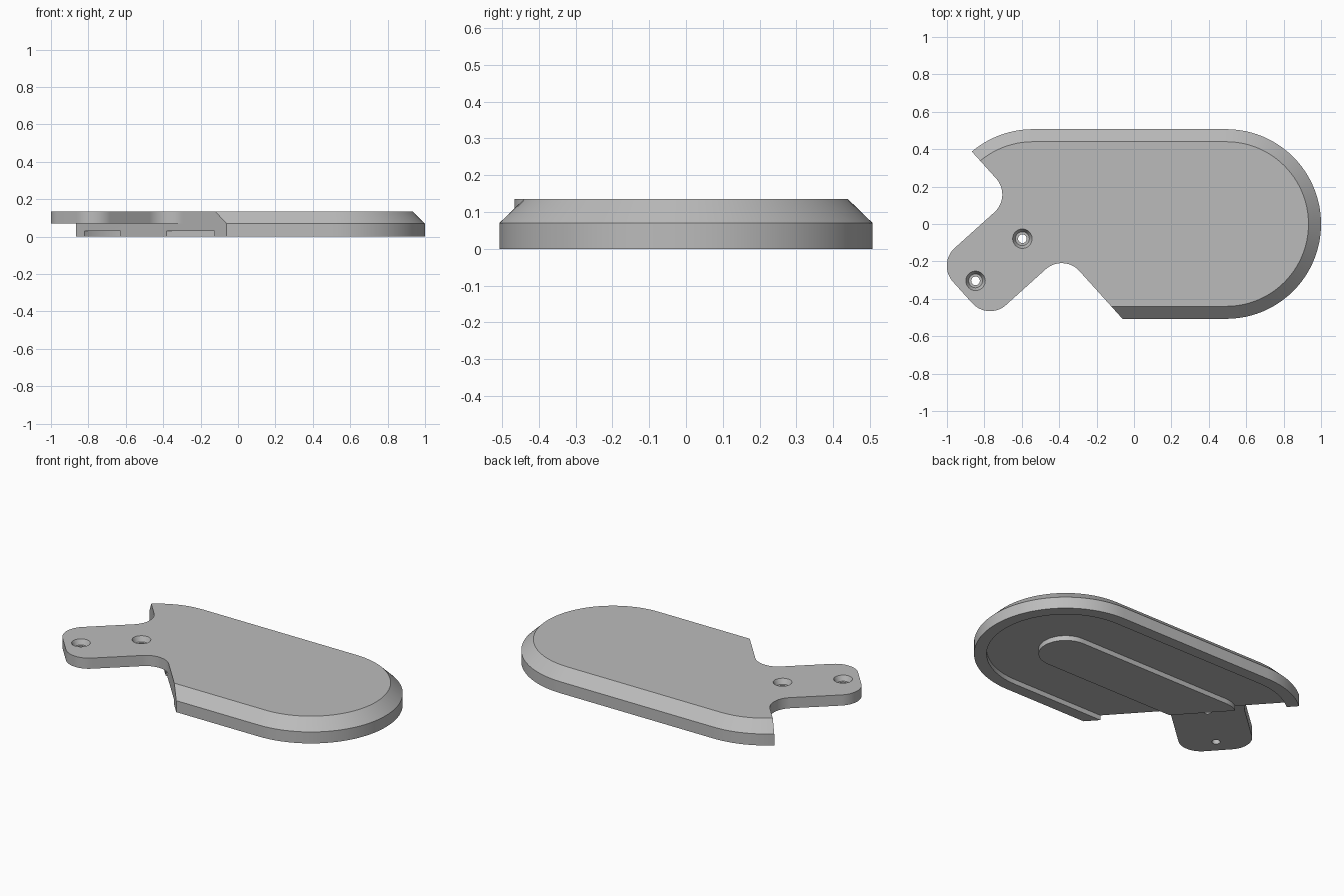
import bpy, bmesh, math
from mathutils import Vector

if "Cube" in bpy.data.objects:
    bpy.data.objects.remove(bpy.data.objects["Cube"], do_unlink=True)

grey = bpy.data.materials.new("plain grey")
grey.use_nodes = True
COLOUR = (0.5, 0.5, 0.5, 1)
grey.diffuse_color = COLOUR
grey.node_tree.nodes["Principled BSDF"].inputs["Base Color"].default_value = COLOUR

HEIGHT, MID = 0.135, 0.07
RADIUS, CHAMFER = 0.507, 0.067
RIGHT_END, LEFT_END = -0.54, 0.493      # centres of the rounded ends
CUT, AXIS, HALF, TIP, ROUND = 0.385, 0.341, 0.205, 0.926, 0.128
TURN = math.radians(42)
OUT = Vector((-math.cos(TURN), -math.sin(TURN)))     # along the tab
SIDE = Vector((-math.sin(TURN), math.cos(TURN)))     # across the tab


def arc(cx, cy, r, start, end, steps=24):
    angles = [math.radians(start + (end - start) * i / steps) for i in range(steps + 1)]
    return [(cx + r * math.cos(a), cy + r * math.sin(a)) for a in angles]


def stadium(r):
    return arc(LEFT_END, 0, r, -90, 90, 48) + arc(RIGHT_END, 0, r, 90, 270, 48)


def circle(centre, r):
    return arc(centre[0], centre[1], r, 0, 360, 40)[:-1]


def tilted(points):
    """Turn (distance along tab, distance across tab) into x, y."""
    return [tuple(OUT * d + SIDE * s) for d, s in points]


def loft(name, sections):
    """Closed solid through (outline, z) sections with equal point counts."""
    bm = bmesh.new()
    rings = [[bm.verts.new((x, y, z)) for x, y in outline] for outline, z in sections]
    for low, high in zip(rings, rings[1:]):
        for i in range(len(low)):
            j = (i + 1) % len(low)
            bm.faces.new((low[i], low[j], high[j], high[i]))
    bm.faces.new(rings[0][::-1])
    bm.faces.new(rings[-1])
    bmesh.ops.recalc_face_normals(bm, faces=bm.faces)
    mesh = bpy.data.meshes.new(name)
    bm.to_mesh(mesh)
    bm.free()
    mesh.materials.append(grey)
    obj = bpy.data.objects.new(name, mesh)
    bpy.context.collection.objects.link(obj)
    return obj


def combine(target, tool, operation):
    mod = target.modifiers.new(operation, "BOOLEAN")
    mod.operation, mod.solver, mod.object = operation, "EXACT", tool
    bpy.context.view_layer.objects.active = target
    bpy.ops.object.modifier_apply(modifier=mod.name)
    bpy.data.objects.remove(tool, do_unlink=True)


# Rounded body with a chamfered upper edge
body = loft("base_plate", [(stadium(RADIUS), 0), (stadium(RADIUS), MID),
                           (stadium(RADIUS - CHAMFER), HEIGHT)])

# Shallow underside groove around a long island
groove = loft("groove_cutter", [(stadium(0.437), -0.1), (stadium(0.437), 0.03)])
island = loft("island_cutter", [(stadium(0.15), -0.2), (stadium(0.15), 0.2)])
combine(groove, island, "DIFFERENCE")
combine(body, groove, "DIFFERENCE")

# Diagonal cut across the end
block = tilted([(CUT, -2), (2, -2), (2, 2), (CUT, 2)])
combine(body, loft("end_cutter", [(block, -1), (block, 1)]), "DIFFERENCE")

# Mounting tab with rounded corners, blended into the cut by fillets
half = [(0.2, HALF + ROUND)]
half += arc(CUT + ROUND, HALF + ROUND, ROUND, 180, 270)
half += arc(TIP - ROUND, HALF - ROUND, ROUND, 90, 0)
outline = half + [(d, -s) for d, s in reversed(half)]
outline = tilted([(d, s + AXIS) for d, s in outline])
combine(body, loft("mounting_tab", [(outline, MID), (outline, HEIGHT)]), "UNION")

# Countersunk screw holes
for distance in (0.496, 0.833):
    centre = tilted([(distance, AXIS)])[0]
    steps = [(0.023, 0.03), (0.023, 0.105), (0.037, 0.105),
             (0.052, HEIGHT), (0.052, 0.2)]
    hole = loft("hole_cutter", [(circle(centre, r), z) for r, z in steps])
    combine(body, hole, "DIFFERENCE")

bpy.ops.object.select_all(action="DESELECT")
body.select_set(True)
bpy.context.view_layer.objects.active = body
bpy.ops.object.shade_smooth_by_angle(angle=math.radians(30))
